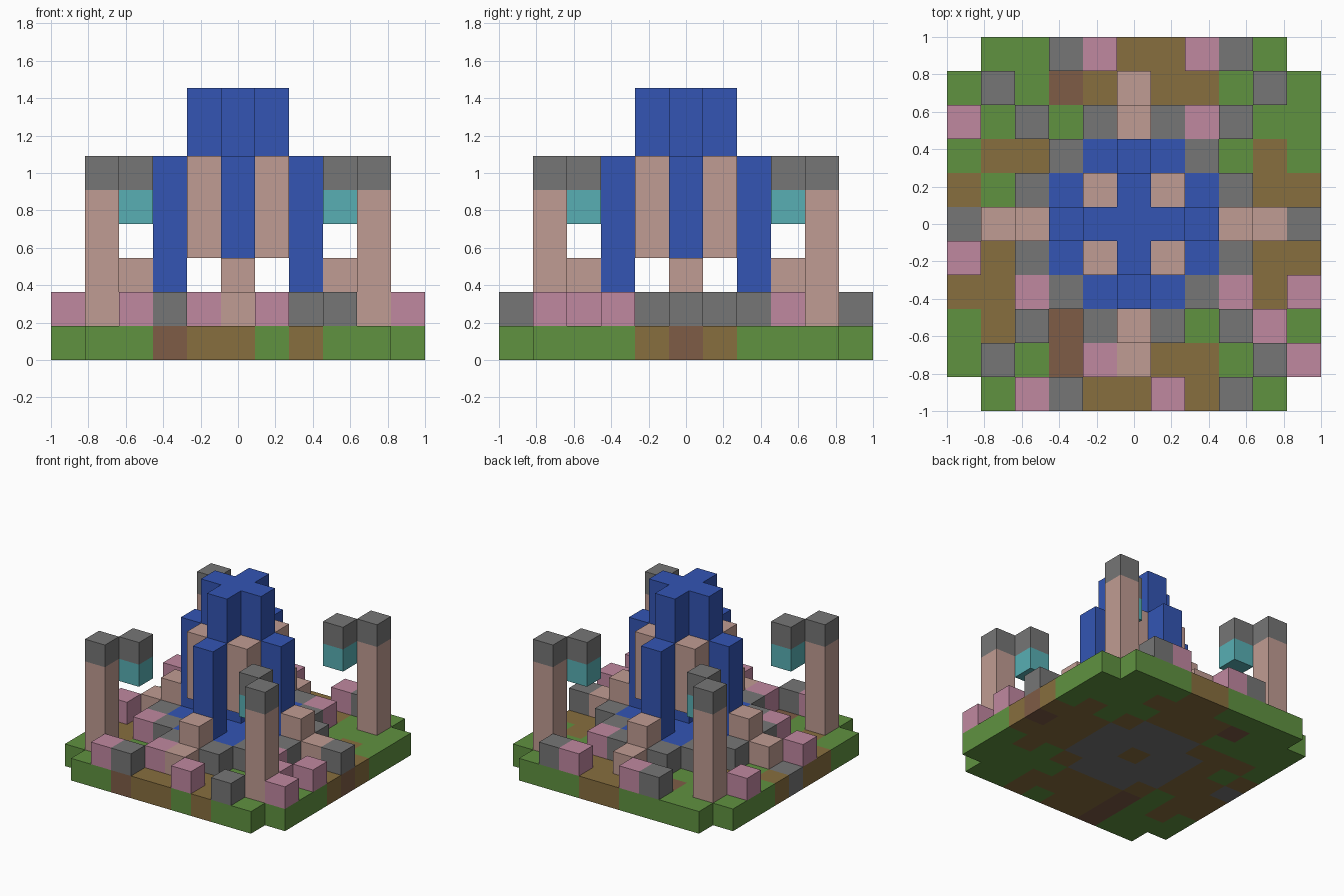
import bpy
import bmesh
from mathutils import Vector

if "Cube" in bpy.data.objects:
    bpy.data.objects.remove(bpy.data.objects["Cube"], do_unlink=True)

N = 11
CELL = 2 / N
MID = N // 2


def srgb(r, g, b):
    def lin(c):
        c /= 255
        return c / 12.92 if c <= 0.04045 else ((c + 0.055) / 1.055) ** 2.4
    return (lin(r), lin(g), lin(b), 1)


def material(name, color):
    m = bpy.data.materials.new(name)
    m.use_nodes = True
    m.diffuse_color = color
    bsdf = m.node_tree.nodes["Principled BSDF"]
    bsdf.inputs["Base Color"].default_value = color
    bsdf.inputs["Roughness"].default_value = 0.9
    return m


MATS = {
    "G": material("grass green", srgb(96, 146, 64)),
    "B": material("path brown", srgb(135, 110, 62)),
    "D": material("soil brown", srgb(126, 92, 70)),
    "S": material("stone gray", srgb(118, 118, 118)),
    "P": material("flower pink", srgb(192, 136, 160)),
    "T": material("pale clay", srgb(192, 156, 147)),
    "W": material("water blue", srgb(51, 85, 180)),
    "L": material("lantern teal", srgb(88, 175, 180)),
}

# Ground layer, back row first
GROUND = """
.GGGGBBGGG.
GGGDBBBBGGG
GGGGBBBGGGG
GBBBSSSBGBG
BGBSSSSSBBB
SBBSSBSSBBD
BBBSSSSSBBB
BBGBSSSBGBG
GBGDBBBGGGG
GGGDBBBBGGG
.GGDBBGBGG.
""".split()

# Flowers, rim stones, steps, tower feet and pool water
GARDEN = """
...SP..PS..
.T...T...T.
P...STSP...
...SWWWS...
..SWWWWWS..
.TTWWWWWTTS
P.SWWWWWS..
..PSWWWSP.P
....STS..P.
.T..PT...TP
..PS..P.S..
""".split()

GARDEN_PARTS = {"P": "flowers", "S": "stone_blocks", "T": "steps", "W": "pool_water"}
blocks = {}  # cell -> (part name, colour key)


def column(part, key, i, j, low, high):
    for k in range(low, high + 1):
        blocks[(i, j, k)] = (part, key)


for row in range(N):
    for i in range(N):
        j = N - 1 - row
        if GROUND[row][i] != ".":
            column("ground", GROUND[row][i], i, j, 0, 0)
        key = GARDEN[row][i]
        if key != ".":
            column(GARDEN_PARTS[key], key, i, j, 1, 1)

# Corner towers, hanging lanterns and clay blocks of the fountain
for sx in (-1, 1):
    for sy in (-1, 1):
        side = ("left" if sx > 0 else "right") + ("_front" if sy < 0 else "_back")
        i, j = MID + 4 * sx, MID + 4 * sy
        column("tower_" + side, "T", i, j, 1, 4)
        column("tower_" + side, "S", i, j, 5, 5)
        i, j = MID + 3 * sx, MID + 3 * sy
        column("lantern_" + side, "L", i, j, 4, 4)
        column("lantern_" + side, "S", i, j, 5, 5)
        column("fountain_clay", "T", MID + sx, MID + sy, 3, 5)

# Fountain core, its four arms, four falling jets and the upper steps
column("fountain_core", "W", MID, MID, 2, 7)
for dx, dy in ((1, 0), (-1, 0), (0, 1), (0, -1)):
    column("fountain_core", "W", MID + dx, MID + dy, 3, 7)
    column("water_jets", "W", MID + 2 * dx, MID + 2 * dy, 2, 5)
    column("steps", "T", MID + 3 * dx, MID + 3 * dy, 2, 2)


def build(part):
    """Mesh the outer faces of one part's blocks."""
    cells = {c: v[1] for c, v in blocks.items() if v[0] == part}
    keys = sorted(set(cells.values()))
    bm = bmesh.new()
    for cell, key in cells.items():
        base = Vector(cell) - Vector((N / 2, N / 2, 0))
        for axis in range(3):
            for end in (0, 1):
                near = list(cell)
                near[axis] += 2 * end - 1
                if tuple(near) in blocks:
                    continue
                u, v = (axis + 1) % 3, (axis + 2) % 3
                corners = []
                for a, b in ((0, 0), (1, 0), (1, 1), (0, 1)):
                    p = base.copy()
                    p[axis] += end
                    p[u] += a
                    p[v] += b
                    corners.append(bm.verts.new(p * CELL))
                if not end:
                    corners.reverse()
                bm.faces.new(corners).material_index = keys.index(key)
    bmesh.ops.remove_doubles(bm, verts=bm.verts, dist=CELL / 100)
    mesh = bpy.data.meshes.new(part)
    bm.to_mesh(mesh)
    bm.free()
    for key in keys:
        mesh.materials.append(MATS[key])
    bpy.context.collection.objects.link(bpy.data.objects.new(part, mesh))


for part in sorted({v[0] for v in blocks.values()}):
    build(part)
